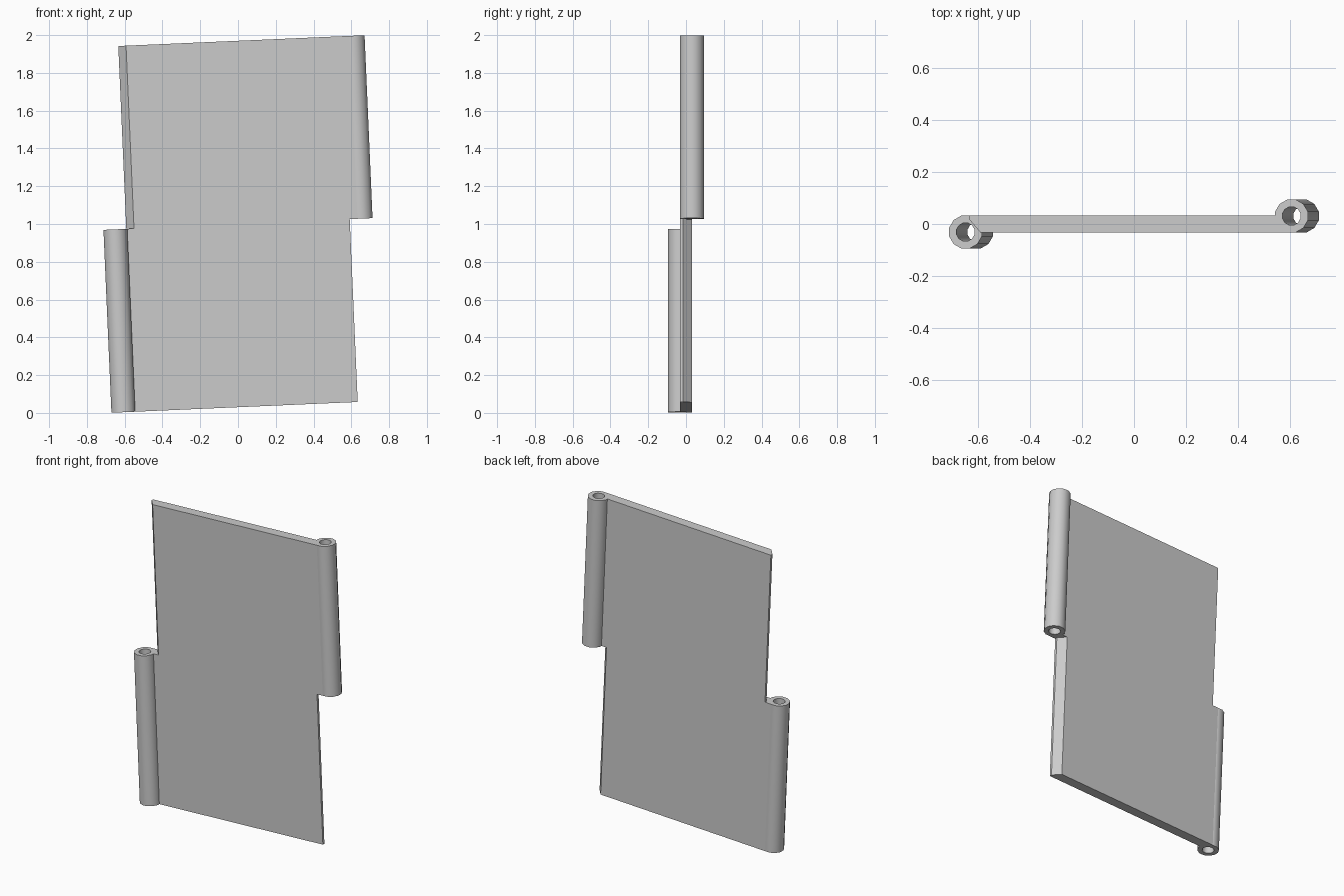
import bpy
import bmesh
from math import radians, cos, sin
from mathutils import Matrix, Vector

cube = bpy.data.objects.get("Cube")
if cube:
    bpy.data.objects.remove(cube, do_unlink=True)

# One plain grey for the whole part
grey = bpy.data.materials.new("plain grey")
grey.use_nodes = True
colour = (0.6, 0.6, 0.6, 1.0)
grey.diffuse_color = colour
grey.node_tree.nodes["Principled BSDF"].inputs["Base Color"].default_value = colour

HALF_H = 0.969      # half the leaf height
HALF_T = 0.032      # half the leaf thickness
SIDES = 12
APOTHEM = 0.063     # barrel radius to its flats
R_OUT = APOTHEM / cos(radians(180 / SIDES))
R_HOLE = 0.036
CENTRE = Vector((0.65, APOTHEM - HALF_T))

# The whole hinge leaf leans slightly sideways
LEAN = Matrix.Translation((0, 0, 1)) @ Matrix.Rotation(radians(-2.5), 4, "Y")


def barrel_point(radius, index):
    a = radians((index + 0.5) * 360 / SIDES)
    return CENTRE + radius * Vector((cos(a), sin(a)))


def finish(name, bm):
    bmesh.ops.recalc_face_normals(bm, faces=bm.faces)
    bm.transform(LEAN)
    mesh = bpy.data.meshes.new(name)
    bm.to_mesh(mesh)
    bm.free()
    mesh.materials.append(grey)
    obj = bpy.data.objects.new(name, mesh)
    bpy.context.collection.objects.link(obj)
    return obj


# Leaf outline: chamfered free edge on one side, barrel seat on the other
outline = [Vector(p) for p in (
    (0.587, HALF_T), (-0.592, HALF_T), (-0.592, 0.016), (-0.551, -HALF_T))]
outline += [barrel_point(R_OUT, i) for i in (8, 7, 6)]

leaf = bmesh.new()
for s in (1, -1):
    # The lower half is the upper half turned about the vertical axis
    low, high = (0, HALF_H) if s > 0 else (-HALF_H, 0)
    face = leaf.faces.new([leaf.verts.new((s * p.x, s * p.y, low)) for p in outline])
    grown = bmesh.ops.extrude_face_region(leaf, geom=[face], use_keep_orig=True)
    top = [v for v in grown["geom"] if isinstance(v, bmesh.types.BMVert)]
    bmesh.ops.translate(leaf, verts=top, vec=(0, 0, high - low))
finish("hinge_leaf", leaf)

# Hollow pin barrels: upper one on the left, lower one on the right
for s, name in ((1, "upper_left_barrel"), (-1, "lower_right_barrel")):
    bm = bmesh.new()
    rings = [[bm.verts.new((s * p.x, s * p.y, z)) for p in
              (barrel_point(r, i) for i in range(SIDES))]
             for r, z in ((R_OUT, 0), (R_OUT, s * HALF_H),
                          (R_HOLE, s * HALF_H), (R_HOLE, 0))]
    for k in range(4):
        a, b = rings[k], rings[(k + 1) % 4]
        for i in range(SIDES):
            j = (i + 1) % SIDES
            bm.faces.new((a[i], a[j], b[j], b[i]))
    obj = finish(name, bm)
    bpy.ops.object.select_all(action="DESELECT")
    obj.select_set(True)
    bpy.context.view_layer.objects.active = obj
    bpy.ops.object.shade_smooth_by_angle(angle=radians(40))
